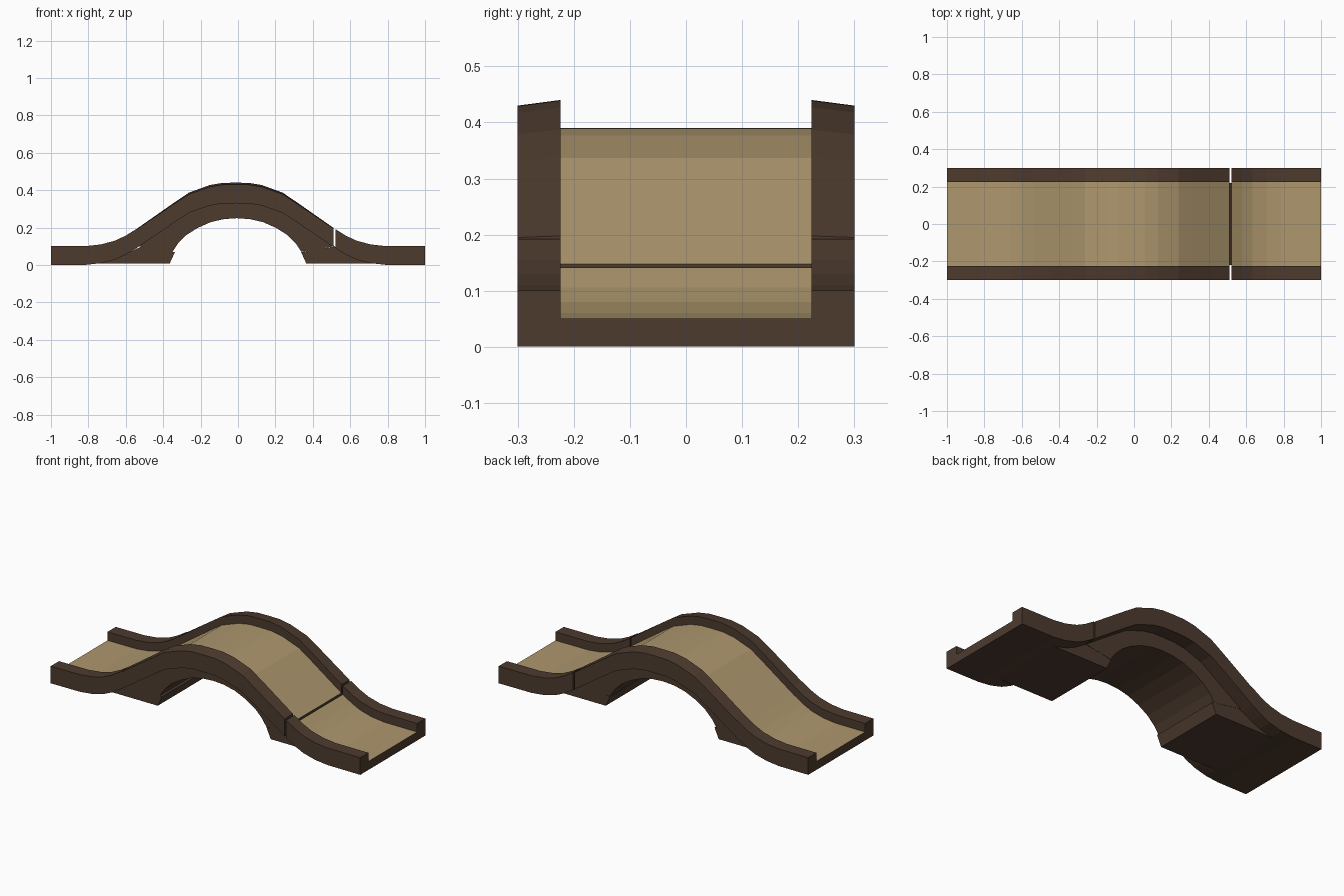
import bpy, bmesh

cube = bpy.data.objects.get("Cube")
if cube:
    bpy.data.objects.remove(cube, do_unlink=True)


def make_material(name, rgb):
    m = bpy.data.materials.new(name)
    m.use_nodes = True
    m.diffuse_color = (*rgb, 1)
    m.node_tree.nodes["Principled BSDF"].inputs["Base Color"].default_value = (*rgb, 1)
    return m


wood = make_material("dark brown", (0.075, 0.044, 0.028))
tan = make_material("tan planks", (0.42, 0.31, 0.155))

HALF, INNER, CENTRE = 0.30, 0.224, -0.012
# Walking surface: distance from the crest, height
CURVE = [(0, .39), (.07, .389), (.14, .377), (.25, .337), (.32, .29), (.42, .22),
         (.527, .145), (.59, .106), (.645, .08), (.72, .06), (.80, .051), (1.1, .05)]


def height(x):
    d = abs(x - CENTRE)
    for (a, p), (b, q) in zip(CURVE, CURVE[1:]):
        if d <= b:
            return p + (q - p) * (d - a) / (b - a)


def rise(x):
    return (height(x) - 0.05) / 0.34


def underside(x):
    return height(x) - 0.05 - 0.01 * rise(x)


def stations(x0, x1):
    knots = {CENTRE + s * d for d, _ in CURVE for s in (-1, 1)}
    return [x0] + sorted(x for x in knots if x0 + .005 < x < x1 - .005) + [x1]


def finish(bm, name):
    bmesh.ops.recalc_face_normals(bm, faces=bm.faces)
    mesh = bpy.data.meshes.new(name)
    bm.to_mesh(mesh)
    bm.free()
    mesh.materials.append(wood)
    mesh.materials.append(tan)
    ob = bpy.data.objects.new(name, mesh)
    bpy.context.collection.objects.link(ob)


def channel(name, x0, x1, tilt):
    """U-shaped deck with side rails, swept along the curve."""
    bm = bmesh.new()
    rings = []
    for x in stations(x0, x1):
        h, low = height(x), underside(x)
        outer = h + 0.05 - tilt * rise(x)
        half = [(INNER, h), (INNER, h + 0.05), (HALF, outer), (HALF, low), (INNER, low)]
        section = half + [(-y, z) for y, z in reversed(half)]
        rings.append([bm.verts.new((x, y, z)) for y, z in section])
    n = len(rings[0])
    for a, b in zip(rings, rings[1:]):
        for i in range(n):
            j = (i + 1) % n
            face = bm.faces.new((a[i], a[j], b[j], b[i]))
            face.material_index = 1 if i == n - 1 else 0
    for r in (rings[0], rings[-1]):
        bm.faces.new(r[:5])
        bm.faces.new(r[5:])
        bm.faces.new((r[0], r[4], r[5], r[9]))
    finish(bm, name)


def slab(name, upper, lower, width):
    """Solid between matching upper and lower profile points."""
    bm = bmesh.new()
    rings = [[bm.verts.new((x, y, z)) for (x, z), y in
              ((u, -width), (u, width), (l, width), (l, -width))]
             for u, l in zip(upper, lower)]
    for a, b in zip(rings, rings[1:]):
        for i in range(4):
            j = (i + 1) % 4
            bm.faces.new((a[i], a[j], b[j], b[i]))
    bm.faces.new(rings[0])
    bm.faces.new(rings[-1])
    finish(bm, name)


# Deck sections, with a narrow open joint on the left side
channel("right_ramp", -1, -0.54, 0)
channel("middle_span", -0.54, 0.511, 0.01)
channel("left_ramp", 0.52, 1, 0)

# Arched support below the middle span
ARCH = [(0, .25), (.07, .245), (.14, .229), (.21, .198), (.27, .160),
        (.315, .115), (.345, .07), (.522, .10)]
arch = [(CENTRE / 2 - d, z) for d, z in reversed(ARCH)]
arch += [(CENTRE / 2 + d, z) for d, z in ARCH[1:]]
# Crown points follow the deck, tucked just inside its floor
crown = []
for i in range(len(arch)):
    x = CENTRE / 2 - 0.516 + 1.032 * i / (len(arch) - 1)
    crown.append((x, underside(x) + 0.012))
slab("arch_support", crown, arch, INNER - 0.004)

# Wedge feet at both ends of the arch
for side, name in ((-1, "right_foot"), (1, "left_foot")):
    top = [(.338, .068), (.42, .085), (.517, .098), (.60, .06), (.68, .028), (.75, .015)]
    base = [(.365, .008), (.42, .008), (.517, .008), (.60, .008), (.68, .008), (.75, .008)]
    slab(name, [(side * x, z) for x, z in top],
         [(side * x, z) for x, z in base], INNER - 0.005)
